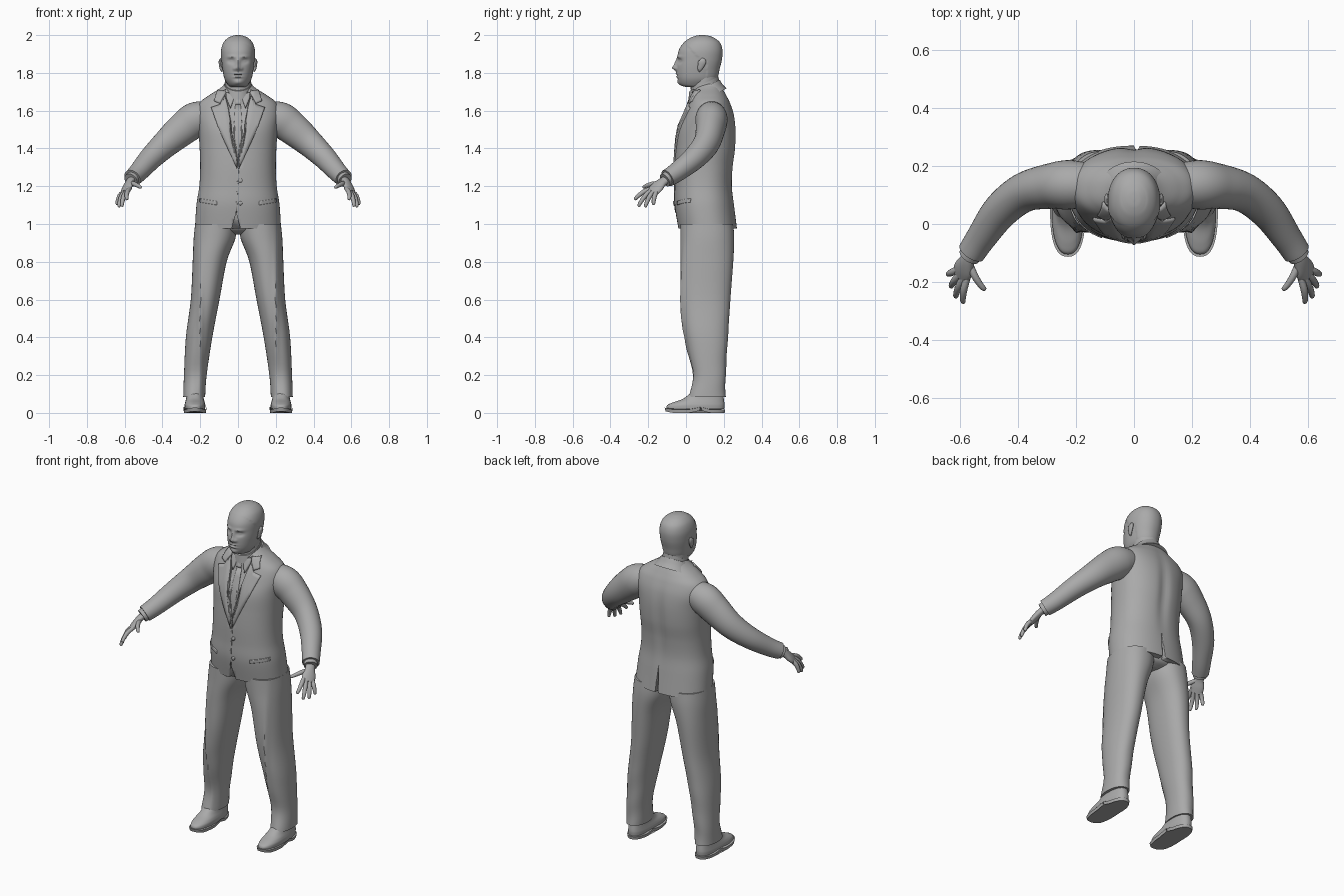
import bpy, bmesh, math
from mathutils import Vector
from mathutils.bvhtree import BVHTree

default_cube = bpy.data.objects.get("Cube")
if default_cube:
    bpy.data.objects.remove(default_cube)

GREY = (0.4, 0.4, 0.4, 1.0)
grey_material = bpy.data.materials.new("plain grey")
grey_material.use_nodes = True
grey_material.diffuse_color = GREY
grey_material.node_tree.nodes["Principled BSDF"].inputs["Base Color"].default_value = GREY


def finish(name, bm, mirror=False, angle=40):
    """Turn a bmesh into a smooth shaded object, mirrored across x if asked."""
    bmesh.ops.recalc_face_normals(bm, faces=bm.faces)
    mesh = bpy.data.meshes.new(name)
    bm.to_mesh(mesh)
    bm.free()
    obj = bpy.data.objects.new(name, mesh)
    bpy.context.collection.objects.link(obj)
    mesh.materials.append(grey_material)
    bpy.ops.object.select_all(action="DESELECT")
    obj.select_set(True)
    bpy.context.view_layer.objects.active = obj
    bpy.ops.object.shade_smooth_by_angle(angle=math.radians(angle))
    if mirror:
        obj.modifiers.new("mirror", "MIRROR").use_mirror_merge = False
    return obj


def smooth_steps(rows, steps):
    """Catmull-Rom interpolation through rows of numbers."""
    result = []
    for i in range(len(rows) - 1):
        before, start = rows[max(i - 1, 0)], rows[i]
        end, after = rows[i + 1], rows[min(i + 2, len(rows) - 1)]
        for s in range(steps):
            t = s / steps
            result.append([b + t * ((c - a) + t * (2 * a - 5 * b + 4 * c - d + t * (3 * b - a - 3 * c + d))) / 2
                           for a, b, c, d in zip(before, start, end, after)])
    return result + [list(rows[-1])]


def skin(rings):
    """Join rings of points with quads and close both ends."""
    bm = bmesh.new()
    loops = [[bm.verts.new(p) for p in ring] for ring in rings]
    count = len(loops[0])
    for low, high in zip(loops, loops[1:]):
        for k in range(count):
            n = (k + 1) % count
            bm.faces.new((low[k], low[n], high[n], high[k]))
    bm.faces.new(loops[0])
    bm.faces.new(loops[-1])
    return bm


def rounded(value, power):
    return math.copysign(abs(value) ** (2 / power), value)


def stack(name, rows, sides=48, steps=6, power=2.0, shape=None, mirror=False):
    """Loft level sections given as z, front y, back y, half width, centre x."""
    rings = []
    for z, front, back, half, centre in smooth_steps(rows, steps):
        ring = []
        for k in range(sides):
            a = math.tau * k / sides
            ring.append(Vector((centre + half * rounded(math.cos(a), power),
                                (front + back) / 2 + (back - front) / 2 * rounded(math.sin(a), power), z)))
        rings.append(ring)
    if shape:
        for ring in rings:
            for point in ring:
                shape(point)
    return finish(name, skin(rings), mirror)


def tube(name, rows, across=(0, 0, 1), sides=20, steps=6):
    """Loft along a path given as x, y, z, radius across, radius through."""
    path = smooth_steps(rows, steps)
    centres = [Vector(row[:3]) for row in path]
    rings = []
    for i, row in enumerate(path):
        along = (centres[min(i + 1, len(path) - 1)] - centres[max(i - 1, 0)]).normalized()
        side = Vector(across)
        side = (side - along * side.dot(along)).normalized()
        through = along.cross(side)
        rings.append([centres[i] + side * row[3] * math.cos(a) + through * row[4] * math.sin(a)
                      for a in (math.tau * k / sides for k in range(sides))])
    return finish(name, skin(rings), mirror=True)


def hill(x, z, at_x, at_z, wide, tall):
    return math.exp(-((x - at_x) / wide) ** 2 - ((z - at_z) / tall) ** 2)


# Jacket, with the shirt opening pressed in and a gentle spine hollow
def jacket_shape(p):
    if p.y < 0.1 and 1.31 < p.z < 1.7 and abs(p.x) < 0.2 * (p.z - 1.31):
        p.y += 0.012
    if p.y > 0.15:
        p.y -= 0.012 * hill(p.x, p.z, 0, 1.4, 0.03, 0.2)


jacket = stack("jacket", [
    (0.975, -0.04, 0.27, 0.228, 0), (1.1, -0.06, 0.255, 0.22, 0), (1.2, -0.06, 0.245, 0.205, 0),
    (1.3, -0.06, 0.25, 0.2, 0), (1.4, -0.055, 0.263, 0.203, 0), (1.5, -0.045, 0.265, 0.21, 0),
    (1.58, -0.015, 0.255, 0.22, 0), (1.64, 0.01, 0.235, 0.205, 0), (1.68, 0.025, 0.215, 0.155, 0),
    (1.715, 0.04, 0.195, 0.1, 0), (1.74, 0.06, 0.18, 0.07, 0)], 96, 8, 2.25, jacket_shape)


# Front hem gap and back vent, cut out of the jacket
def cut_wedge(x, half, top, y_near, y_far):
    rings = [[(x - half, y, 0.95), (x + half, y, 0.95), (x, y, top)] for y in (y_near, y_far)]
    cutter = finish("wedge_cutter", skin(rings))
    cutter.hide_render = True
    cut = jacket.modifiers.new("cut", "BOOLEAN")
    cut.operation, cut.solver, cut.object = "DIFFERENCE", "EXACT", cutter
    graph = bpy.context.evaluated_depsgraph_get()
    result = bpy.data.meshes.new_from_object(jacket.evaluated_get(graph))
    jacket.modifiers.clear()
    jacket.data = result
    bpy.data.objects.remove(cutter)


cut_wedge(-0.01, 0.03, 1.06, -0.2, -0.02)
cut_wedge(0.01, 0.012, 1.13, 0.235, 0.4)

surface = bmesh.new()
surface.from_mesh(jacket.data)
jacket_tree = BVHTree.FromBMesh(surface)
surface.free()


def plate(name, outline, thick=0.006, mirror=False, cuts=5):
    """Lay a thin panel, outlined in x and z, on the front of the jacket."""
    bm = bmesh.new()
    bm.faces.new([bm.verts.new((x, 0, z)) for x, z in outline])
    bmesh.ops.triangulate(bm, faces=bm.faces)
    bmesh.ops.subdivide_edges(bm, edges=bm.edges, cuts=cuts, use_grid_fill=True)
    for v in bm.verts:
        hit = jacket_tree.ray_cast(Vector((v.co.x, -1, v.co.z)), Vector((0, 1, 0)))[0]
        v.co.y = hit.y if hit else 0.05
    panel = finish(name, bm, mirror)
    solid = panel.modifiers.new("thickness", "SOLIDIFY")
    solid.thickness, solid.offset = thick * 2, 0
    return panel


# Lapels, pockets, shirt collar points and tie
plate("lapels", [(0.095, 1.63), (0.14, 1.615), (0.1, 1.5), (0.004, 1.29), (0.004, 1.33),
                 (0.045, 1.54), (0.07, 1.68)], 0.008, True)
plate("collar_leaves", [(0.06, 1.7), (0.105, 1.705), (0.125, 1.65), (0.095, 1.637)], 0.009, True)
plate("shirt_collar_points", [(0.01, 1.69), (0.065, 1.71), (0.06, 1.66), (0.04, 1.61)], 0.012, True)
plate("tie", [(-0.014, 1.63), (0.014, 1.63), (0.026, 1.46), (0.006, 1.35), (-0.006, 1.35), (-0.026, 1.46)], 0.006)
plate("tie_knot", [(-0.02, 1.69), (0.02, 1.69), (0.012, 1.63), (-0.012, 1.63)], 0.015)
plate("hip_pockets", [(0.11, 1.1), (0.2, 1.115), (0.2, 1.135), (0.11, 1.12)], 0.004, True)
plate("front_edge", [(0, 1.31), (0.006, 1.31), (-0.006, 1.06), (-0.012, 1.06)], 0.003)
for z in (1.11, 1.23):
    plate("button", [(0.012 + 0.011 * math.cos(a), z + 0.011 * math.sin(a))
                     for a in (math.tau * k / 12 for k in range(12))], 0.007, cuts=1)


# Collars, sloping down toward the front
def collar_shape(p):
    p.z += 0.5 * (p.y - 0.1)


stack("jacket_collar", [(1.66, 0.01, 0.215, 0.125, 0), (1.69, 0.02, 0.195, 0.1, 0),
                        (1.725, 0.025, 0.178, 0.08, 0)], shape=collar_shape)
stack("shirt_collar", [(1.68, 0.01, 0.18, 0.078, 0), (1.745, 0.018, 0.172, 0.071, 0)], shape=collar_shape)

# Trousers
def trouser_shape(p):
    p.y += 0.004 * math.sin(p.z * 38 + p.x * 25) * max(0, 0.6 - p.z)
    p.y -= 0.012 * hill(p.x, p.z, 0.2, 0.5, 0.012, 0.4) * (p.y < 0.08)


stack("trouser_legs", [
    (0.085, 0.015, 0.21, 0.058, 0.232), (0.2, 0.038, 0.21, 0.06, 0.226), (0.4, 0.0, 0.222, 0.07, 0.206),
    (0.6, -0.025, 0.235, 0.076, 0.174), (0.8, -0.03, 0.25, 0.09, 0.15), (0.92, -0.03, 0.255, 0.11, 0.125),
    (1.0, -0.03, 0.25, 0.112, 0.115)], power=2.2, shape=trouser_shape, mirror=True)
stack("trouser_seat", [(0.945, 0.06, 0.19, 0.05, 0), (0.97, 0.0, 0.235, 0.15, 0), (1.04, -0.025, 0.24, 0.2, 0)])


# Shoes: uppers and arched soles
def sole_shape(p):
    p.z += 0.014 * hill(p.y, 0, 0.075, 0, 0.03, 1) + 0.01 * hill(p.y, 0, -0.12, 0, 0.03, 1)


stack("shoe_uppers", [
    (0.02, -0.105, 0.202, 0.054, 0.228), (0.04, -0.1, 0.204, 0.055, 0.228), (0.055, -0.07, 0.203, 0.052, 0.228),
    (0.075, -0.015, 0.2, 0.047, 0.228), (0.11, 0.03, 0.195, 0.042, 0.228)], power=2.4, mirror=True)
stack("shoe_soles", [(0, -0.108, 0.205, 0.058, 0.228), (0.018, -0.113, 0.208, 0.061, 0.228)],
      power=2.5, shape=sole_shape, mirror=True)

# Sleeves and shirt cuffs
tube("sleeves", [
    (0.13, 0.135, 1.58, 0.07, 0.07), (0.22, 0.135, 1.555, 0.092, 0.085), (0.29, 0.13, 1.505, 0.088, 0.078),
    (0.38, 0.108, 1.427, 0.074, 0.068), (0.46, 0.045, 1.35, 0.062, 0.062), (0.525, -0.045, 1.277, 0.052, 0.052),
    (0.56, -0.098, 1.243, 0.047, 0.048)], sides=32)
tube("shirt_cuffs", [(0.55, -0.085, 1.25, 0.038, 0.038), (0.568, -0.112, 1.232, 0.038, 0.038)])

# Hands
KNUCKLE_LINE = (0.045, 0.055, -0.02)
tube("palms", [(0.555, -0.09, 1.245, 0.026, 0.02), (0.573, -0.125, 1.222, 0.028, 0.019),
               (0.587, -0.155, 1.193, 0.039, 0.018), (0.597, -0.18, 1.168, 0.036, 0.014)], KNUCKLE_LINE)
FINGERS = {"index": ((0.578, -0.198, 1.182), (0.588, -0.272, 1.128)),
           "middle": ((0.59, -0.19, 1.173), (0.614, -0.252, 1.092)),
           "ring": ((0.602, -0.175, 1.168), (0.63, -0.216, 1.088)),
           "little": ((0.612, -0.158, 1.165), (0.64, -0.172, 1.1)),
           "thumb": ((0.562, -0.145, 1.215), (0.512, -0.228, 1.192))}
for finger, (root, tip) in FINGERS.items():
    root, tip = Vector(root), Vector(tip)
    bend = Vector((0.006, -0.004, 0.006))
    rows = [(*(root.lerp(tip, t) + bend * math.sin(math.pi * t)), r, r)
            for t, r in ((-0.25, 0.011), (0.3, 0.0125), (0.75, 0.0105), (0.95, 0.008), (1, 0.002))]
    tube(finger + "_fingers", rows, KNUCKLE_LINE, 12, 4)

# Neck and head; each face feature is x, z, width, height, forward push
stack("neck", [(1.62, 0.03, 0.18, 0.075, 0), (1.72, 0.025, 0.168, 0.068, 0), (1.82, 0.03, 0.17, 0.07, 0)])
FEATURES = [(0, 1.826, 0.014, 0.013, 0.019), (0, 1.85, 0.01, 0.026, 0.012), (0.019, 1.822, 0.008, 0.009, 0.007),
            (0.036, 1.862, 0.018, 0.012, -0.013), (0.036, 1.862, 0.011, 0.006, 0.006),
            (0.034, 1.885, 0.024, 0.008, 0.006), (0, 1.795, 0.022, 0.005, 0.006), (0, 1.787, 0.022, 0.003, -0.006),
            (0, 1.779, 0.02, 0.005, 0.006), (0, 1.768, 0.02, 0.005, -0.003), (0, 1.748, 0.022, 0.012, 0.007)]


def head_shape(p):
    if p.y < 0.06:
        p.y -= sum(push * hill(abs(p.x), p.z, x, z, wide, tall) for x, z, wide, tall, push in FEATURES)
    hairline = 0.11 if p.z < 1.87 else 0.075 - 0.9 * (p.z - 1.87)
    if p.y > hairline and 1.77 < p.z < 1.99:
        p.x *= 1.03


stack("head", [
    (1.725, 0.0, 0.12, 0.04, 0), (1.737, -0.03, 0.135, 0.053, 0), (1.77, -0.046, 0.165, 0.072, 0),
    (1.82, -0.05, 0.178, 0.082, 0), (1.87, -0.046, 0.19, 0.087, 0), (1.92, -0.038, 0.193, 0.087, 0),
    (1.96, -0.012, 0.18, 0.075, 0), (1.985, 0.022, 0.15, 0.052, 0), (1.997, 0.055, 0.118, 0.026, 0),
    (2.0, 0.08, 0.095, 0.005, 0)], 112, 10, 2.15, head_shape)

# Ears
tube("ears", [(0.083, 0.07, 1.807, 0.003, 0.004), (0.089, 0.073, 1.82, 0.007, 0.012), (0.094, 0.083, 1.85, 0.008, 0.02),
              (0.094, 0.087, 1.865, 0.007, 0.018), (0.09, 0.085, 1.877, 0.003, 0.006)], (1, 0, 0), 16)
